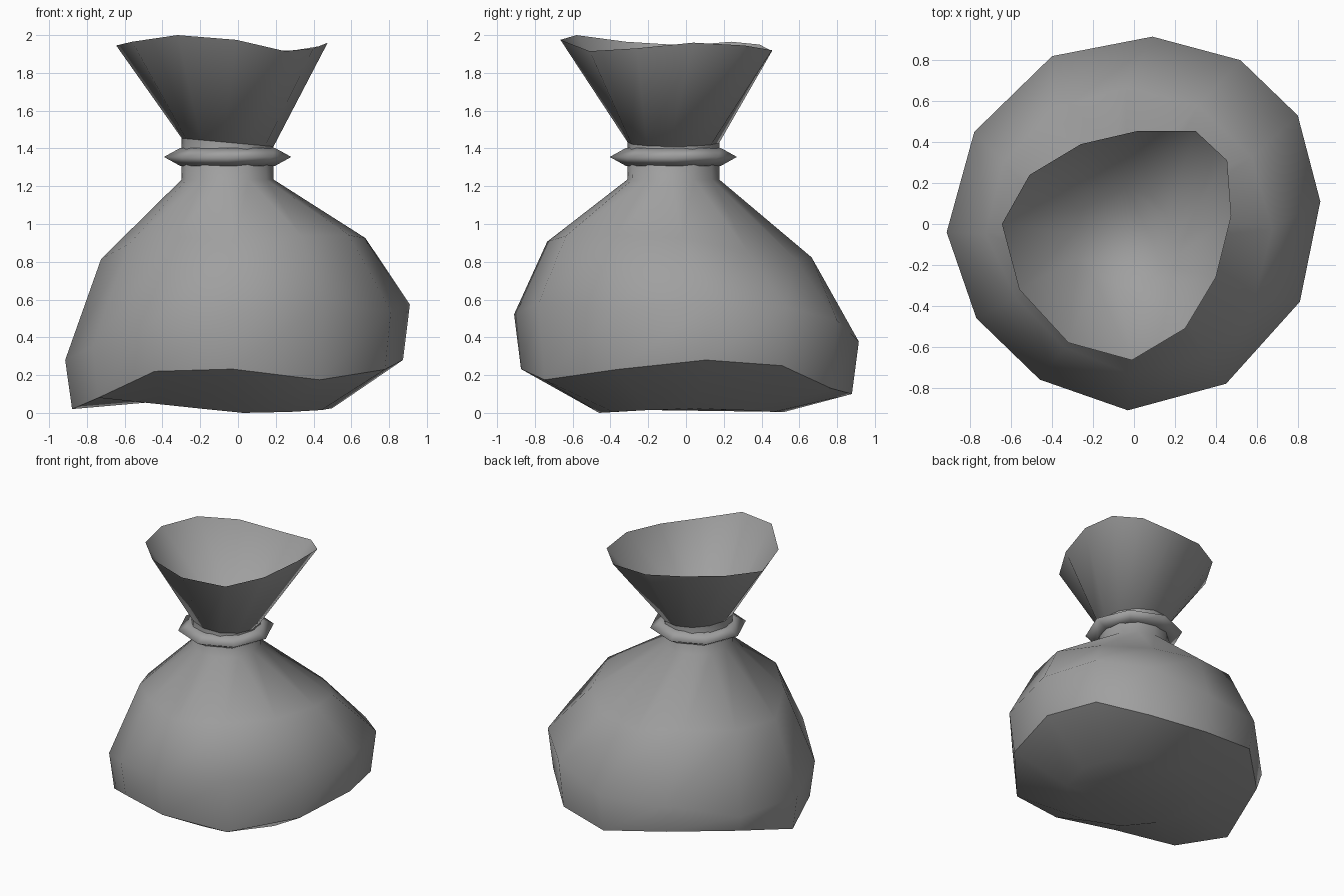
import bpy
import math

if "Cube" in bpy.data.objects:
    bpy.data.objects.remove(bpy.data.objects["Cube"])

# Grey cloth
grey = bpy.data.materials.new("grey_cloth")
grey.diffuse_color = (.35, .35, .35, 1)
grey.use_nodes = True
grey.node_tree.nodes["Principled BSDF"].inputs["Base Color"].default_value = grey.diffuse_color


def loft(name, rings, cap=False, closed=False, sharp_ring=None):
    """Skin a stack of rings (each clockwise seen from above, listed bottom to top)."""
    n, m = len(rings[0]), len(rings)
    verts = [p for r in rings for p in r]
    faces = []
    for k in range(m if closed else m - 1):
        a, b = k * n, ((k + 1) % m) * n
        for i in range(n):
            j = (i + 1) % n
            faces.append((b + i, b + j, a + j, a + i))
    if cap:
        faces.append(tuple(range(n)))
    me = bpy.data.meshes.new(name)
    me.from_pydata(verts, [], faces)
    me.update()
    me.materials.append(grey)
    ob = bpy.data.objects.new(name, me)
    bpy.context.collection.objects.link(ob)
    for p in me.polygons:
        p.use_smooth = True
    if sharp_ring is not None:              # crease running round one ring
        for e in me.edges:
            e.use_edge_sharp = all(v // n == sharp_ring for v in e.vertices)
    return ob


def circle(n, r, cx, cy, z, sx=0.0, sy=0.0, start=180):
    """Clockwise ring, tilted by slopes sx and sy."""
    out = []
    for i in range(n):
        a = math.radians(start - 360 * i / n)
        x, y = r * math.cos(a), r * math.sin(a)
        out.append((cx + x, cy + y, z + sx * x + sy * y))
    return out


NX, NY = -0.055, -0.067      # neck centre

# Sagging belly outline, clockwise from the left
belly = [(-.915, -.04), (-.78, .45), (-.40, .82), (.09, .915), (.52, .80), (.80, .53),
         (.91, .11), (.81, -.38), (.45, -.78), (-.03, -.91), (-.46, -.76), (-.77, -.46)]
belly_lift = [-.01, 0, .09, 0, .03, .03, -.01, -.07, 0, .01, .05, 0]
low_z = [.02, .15, .18, .10, .13, .25, .28, .23, .175, .232, .22, .08]
base_z = [.06, .08, .07, .01, .01, .02, .03, .02, .01, .005, .03, .05]
# Dents in the shoulder: radius factor and lift for each corner
dent_r = [1, 1, 1, 1, 1, 1, 1, 1, 1, 1, .93, .92]
dent_z = [0, .04, .07, 0, -.04, -.04, 0, 0, 0, -.01, .05, .05]

base = [(x, y, z) for (x, y, _), z in zip(circle(12, .49, .01, .03, 0, start=182), base_z)]
base = [(x, y, z - .005) for x, y, z in base]
low = [(x * .96, y * .96, z) for (x, y), z in zip(belly, low_z)]
mid = [(x, y, .44 + .168 * x - .085 * y + d) for (x, y), d in zip(belly, belly_lift)]
shoulder = [(x * r, y * r, z + d) for (x, y, z), r, d in
            zip(circle(12, .70, -.025, -.035, .87, .08, -.065, 181), dent_r, dent_z)]
neck_low = circle(12, .244, NX, NY, 1.235, 0, 0, 177)
neck_top = circle(12, .244, NX, NY, 1.432, -.09, 0, 175)

# Sack body, open where it meets the gathered mouth
loft("sack_body", [base, low, mid, shoulder, neck_low, neck_top], cap=True, sharp_ring=1)

# Flared mouth, pinched shut at the neck
rim = [(-.645, 0, 1.945), (-.51, .24, 1.965), (-.26, .39, 1.95), (.02, .455, 1.915),
       (.30, .455, 1.92), (.455, .31, 1.945), (.475, .04, 1.96), (.40, -.26, 1.93),
       (.25, -.51, 1.915), (-.01, -.665, 1.975), (-.32, -.58, 2.0), (-.56, -.32, 1.965)]
loft("sack_mouth", [neck_top, rim], cap=True)

# Tie ring around the neck
profile = [(.25, -.048), (.337, 0), (.25, .048), (.20, .03), (.20, -.03)]
loft("neck_tie", [circle(8, r, NX, NY, 1.355 + dz) for r, dz in profile], closed=True)
